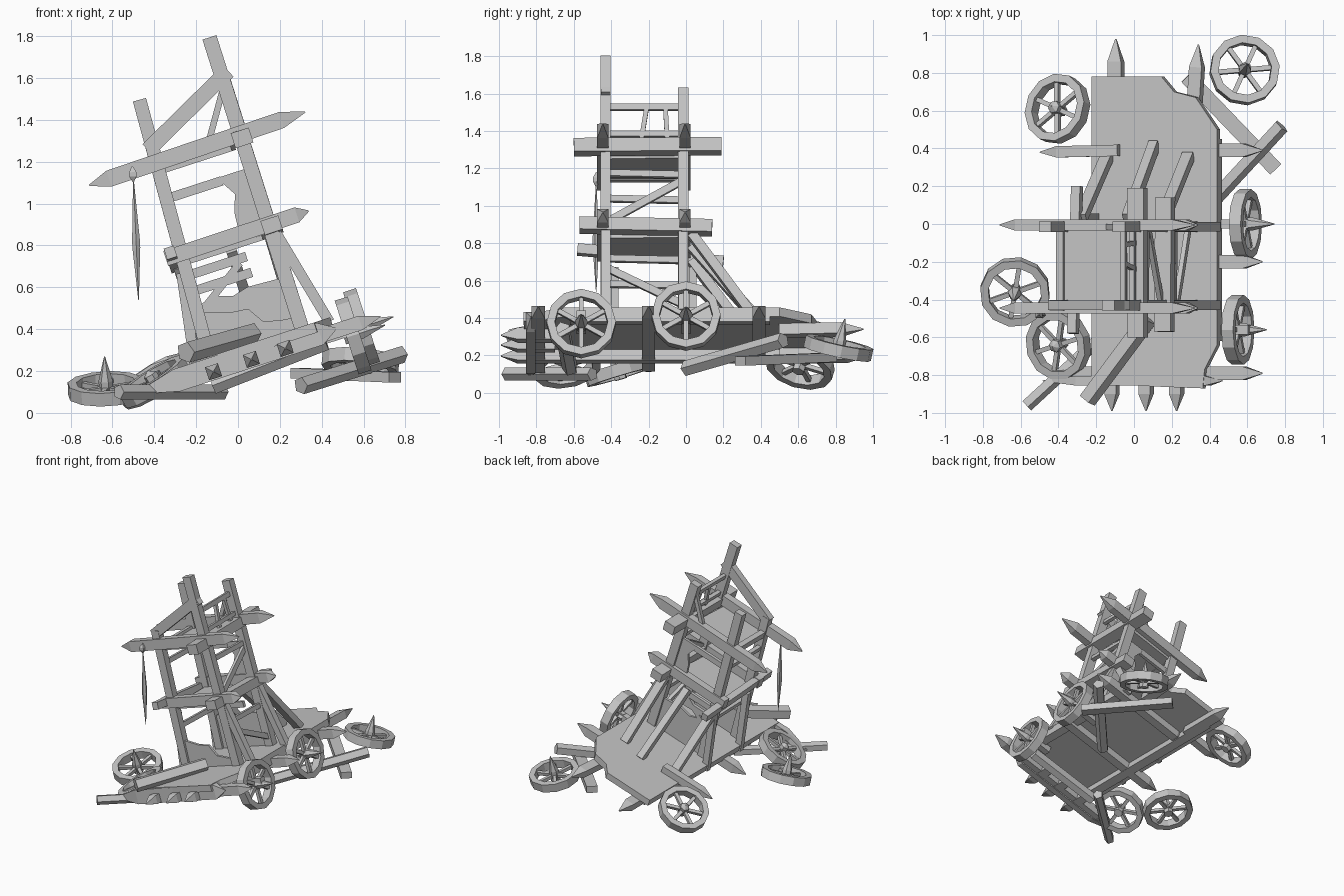
import bpy, bmesh, math
from mathutils import Vector, Matrix

if "Cube" in bpy.data.objects:
    bpy.data.objects.remove(bpy.data.objects["Cube"])

wood = bpy.data.materials.new("weathered_grey")
wood.use_nodes = True
GREY = (0.55, 0.55, 0.55, 1)
wood.diffuse_color = GREY
wood.node_tree.nodes["Principled BSDF"].inputs["Base Color"].default_value = GREY

# The wreck leans to one side: most parts are built upright, then tilted
TILT = Matrix.Translation((0.05, 0, 0.33)) @ Matrix.Rotation(math.radians(-18), 4, 'Y')
FLAT = Matrix.Identity(4)


def finish(bm, name, matrix):
    bmesh.ops.recalc_face_normals(bm, faces=bm.faces)
    mesh = bpy.data.meshes.new(name)
    bm.to_mesh(mesh)
    bm.free()
    mesh.materials.append(wood)
    obj = bpy.data.objects.new(name, mesh)
    obj.matrix_world = matrix
    bpy.context.collection.objects.link(obj)
    return obj


def loft(bm, rings):
    """Skin a list of point rings and cap both ends."""
    loops = [[bm.verts.new(p) for p in ring] for ring in rings]
    n = len(loops[0])
    for a, b in zip(loops, loops[1:]):
        for i in range(n):
            bm.faces.new((a[i], a[(i + 1) % n], b[(i + 1) % n], b[i]))
    bm.faces.new(loops[0][::-1])
    bm.faces.new(loops[-1])


def add_beam(bm, a, b, w, h, tip_a=0, tip_b=0, sides=4):
    """Timber from a to b; a tip length sharpens that end."""
    a, b = Vector(a), Vector(b)
    d = (b - a).normalized()
    ref = Vector((0, 0, 1)) if abs(d.z) < 0.8 else Vector((1, 0, 0))
    side = ref.cross(d).normalized()
    up = d.cross(side)
    k = 1 / math.cos(math.pi / sides)

    def ring(p, s):
        angles = [math.tau * (i + 0.5) / sides for i in range(sides)]
        return [p + s * k * (side * math.cos(t) * w / 2 + up * math.sin(t) * h / 2) for t in angles]

    rings = [ring(a + d * tip_a, 1), ring(b - d * tip_b, 1)]
    if tip_a:
        rings.insert(0, ring(a, 0.08))
    if tip_b:
        rings.append(ring(b, 0.08))
    loft(bm, rings)


def beam(name, a, b, w=0.06, h=None, tip_a=0, tip_b=0, sides=4, matrix=TILT):
    bm = bmesh.new()
    add_beam(bm, a, b, w, h or w, tip_a, tip_b, sides)
    return finish(bm, name, matrix)


def slab(name, outline, z0, z1, matrix=TILT):
    bm = bmesh.new()
    loft(bm, [[(x, y, z) for x, y in outline] for z in (z0, z1)])
    return finish(bm, name, matrix)


def panel(name, outline, y):
    bm = bmesh.new()
    loft(bm, [[(x, y + t, z) for x, z in outline] for t in (-0.01, 0.01)])
    return finish(bm, name, TILT)


def wheel(name, center, axis, r=0.185, width=0.065, spike=0.16):
    """Faceted rim, six spokes, hub and a sharpened axle end."""
    bm = bmesh.new()
    n = 12
    inner = r - 0.043
    section = [(r, -width / 2), (r, width / 2), (inner, width / 2), (inner, -width / 2)]
    loops = []
    for i in range(n):
        t = math.tau * i / n
        loops.append([bm.verts.new((q * math.cos(t), q * math.sin(t), z)) for q, z in section])
    for i in range(n):
        a, b = loops[i], loops[(i + 1) % n]
        for j in range(4):
            bm.faces.new((a[j], b[j], b[(j + 1) % 4], a[(j + 1) % 4]))
    for i in range(6):
        t = math.tau * (i + 0.5) / 6
        out = Vector((math.cos(t), math.sin(t), 0))
        add_beam(bm, out * 0.02, out * (r - 0.03), 0.025, 0.025)
    add_beam(bm, (0, 0, -0.045), (0, 0, spike), 0.06, 0.06, 0, spike - 0.04, 6)
    turn = Vector(axis).to_track_quat('Z', 'Y').to_matrix().to_4x4()
    return finish(bm, name, Matrix.Translation(center) @ turn)


# Deck with a broken rear corner
slab("deck", [(-0.29, -0.84), (0.05, -0.86), (0.33, -0.87), (0.34, -0.77), (0.41, -0.64),
              (0.41, 0.5), (0.29, 0.67), (0.17, 0.7), (0.1, 0.78), (-0.29, 0.78)], -0.05, 0)

# Runners and stakes under the deck, sharpened where they stick out
for i, (x, back) in enumerate([(-0.2, 0.72), (-0.01, -0.7), (0.16, -0.7)]):
    beam(f"runner_{i + 1}", (x, -0.99, -0.075), (x, back, -0.075), 0.065, 0.065, 0.09)
beam("left_rear_stake", (-0.18, 0.5, -0.08), (-0.18, 0.98, -0.08), 0.075, 0.06, 0, 0.12)
beam("right_rear_stake", (0.25, 0.5, -0.08), (0.28, 0.95, -0.08), 0.07, 0.06, 0, 0.12)
beam("side_rail", (0.38, -0.62, -0.045), (0.38, 0.45, -0.045), 0.06, 0.07)

# Cross axles
for i, (y, x0, x1) in enumerate([(0.39, -0.25, 0.64), (-0.2, -0.48, 0.64), (-0.79, -0.5, 0.64)]):
    beam(f"cross_axle_{i + 1}", (x0, y, -0.07), (x1, y, -0.07), 0.07, 0.07, 0.1, 0.1)
beam("left_side_stake", (-0.57, 0.38, 0.02), (-0.13, 0.39, 0.02), 0.06, 0.06, 0.1)
for y in (0, -0.56):
    beam("wheel_axle", (0.3, y, -0.09), (0.56, y, -0.09), 0.05)
beam("front_fender", (-0.58, -0.83, -0.06), (0.42, -0.83, -0.06), 0.05, 0.11, 0.2, 0.08)

# Tower posts
FRONT, BACK = -0.43, -0.015
beam("front_right_post", (0.265, FRONT, -0.05), (0.275, FRONT, 1.45), 0.055, 0.07)
beam("back_right_post", (0.265, BACK, -0.05), (0.275, BACK, 1.27), 0.055, 0.07)
beam("front_left_post", (-0.2, FRONT, -0.05), (-0.145, FRONT, 1.06), 0.055, 0.065)
beam("back_left_post", (-0.2, BACK, -0.05), (-0.135, BACK, 1.27), 0.055, 0.065)

# Horizontal tie beams on every side of the two storeys
for tag, y in (("front", FRONT - 0.015), ("back", BACK + 0.01)):
    beam(tag + "_upper_beam", (-0.49, y, 0.955), (0.6, y, 0.97), 0.06, 0.08, 0.1, 0.12)
    beam(tag + "_lower_beam", (-0.25, y, 0.51), (0.47, y, 0.515), 0.06, 0.075, 0, 0.06)
beam("right_upper_tie", (0.275, -0.6, 0.945), (0.275, 0.19, 0.95), 0.09, 0.075)
beam("right_lower_tie", (0.28, -0.57, 0.505), (0.28, 0.14, 0.49), 0.09, 0.07)
beam("left_upper_tie", (-0.16, FRONT, 0.92), (-0.16, BACK, 0.92), 0.04, 0.05)
beam("left_lower_tie", (-0.22, -0.58, 0.53), (-0.22, 0.2, 0.46), 0.05, 0.055)

# Tower floors
for tag, x, z in (("upper", 0.23, 0.9), ("lower", 0.24, 0.45)):
    slab(tag + "_floor", [(-0.18, FRONT), (x - 0.02, FRONT), (x, BACK), (-0.18, BACK)], z, z + 0.025)

# Broken wall boards
panel("back_lower_wall", [(-0.19, 0), (0.26, 0), (0.26, 0.25), (0.08, 0.26), (0, 0.24),
                          (-0.09, 0.27), (-0.19, 0.24)], BACK)
panel("front_lower_wall", [(-0.19, 0), (0.26, 0), (0.26, 0.05), (0.18, 0.06), (0.1, 0.08),
                           (0.05, 0.16), (-0.04, 0.17), (-0.19, 0.22)], FRONT)
panel("upper_wall", [(0.12, 0.5), (0.26, 0.5), (0.26, 0.8), (0.1, 0.8), (0.16, 0.7),
                     (0.13, 0.62)], BACK)

# Roof braces and railing
beam("front_roof_brace", (-0.17, FRONT, 1.03), (0.31, FRONT, 1.27), 0.05, 0.075)
beam("roof_strut", (0.12, BACK, 0.98), (0.25, BACK, 1.18), 0.03)
beam("top_rail", (0.27, FRONT, 1.17), (0.27, BACK, 1.17), 0.025, 0.035)
beam("middle_rail", (0.27, FRONT, 1.02), (0.27, BACK, 1.02), 0.03, 0.03)
for y0, y1 in ((-0.24, -0.21), (-0.1, -0.11)):
    beam("rail_baluster", (0.27, y0, 0.98), (0.27, y1, 1.17), 0.025)

# Rungs and diagonal bracing on the tower sides
for z in (0.32, 0.4, 0.78):
    beam("back_rung", (-0.19, BACK, z), (0.12, BACK, z), 0.025, 0.045)
beam("back_diagonal", (-0.19, BACK, 0.2), (0.08, BACK, 0.38), 0.025, 0.035)
for x in (-0.17, 0.27):
    beam("side_rung", (x, FRONT, 0.8), (x, BACK, 0.79), 0.03, 0.035)
    beam("side_rung", (x, FRONT, 0.32), (x, BACK, 0.31), 0.03, 0.035)
beam("upper_diagonal", (0.27, FRONT, 0.52), (0.27, BACK, 0.76), 0.025, 0.04)
beam("lower_diagonal", (0.27, FRONT, 0.27), (0.27, BACK, 0.06), 0.025, 0.04)

# Props leaning on the lower storey
for x0, y0, x1 in ((-0.2, 0.36, -0.2), (0.06, 0.42, 0.06), (0.25, 0.36, 0.26)):
    beam("back_prop", (x0, y0, 0), (x1, 0.03, 0.46), 0.05, 0.06)
for y in (FRONT, BACK):
    beam("right_prop", (0.4, y, -0.02), (0.29, y, 0.46), 0.05, 0.05)
    beam("left_prop", (-0.28, y + 0.05, -0.05), (-0.2, y + 0.05, 0.42), 0.04, 0.05)

# Wheels: two still on their axles, four knocked loose
AXLE = (0.951, 0, 0.309)
wheel("right_middle_wheel", (0.59, 0, 0.41), AXLE)
wheel("right_front_wheel", (0.55, -0.56, 0.37), AXLE)
wheel("fallen_rear_wheel", (0.585, 0.815, 0.24), (0.1, 0.22, 1))
wheel("left_rear_wheel", (-0.405, 0.61, 0.15), (-0.65, 0.3, 1), 0.185, 0.065, 0.06)
wheel("fallen_left_wheel", (-0.63, -0.36, 0.115), (-0.05, -0.3, 1))
wheel("left_front_wheel", (-0.4, -0.64, 0.15), (-0.62, -0.2, 1), 0.185, 0.065, 0.06)

# Scattered logs and boards
LOGS = [((-0.25, -0.93, 0.29), (0.07, -0.5, 0.38), 0.085),
        ((-0.57, -0.96, 0.1), (-0.07, -0.5, 0.1), 0.06),
        ((-0.12, -0.62, 0.13), (0.42, -0.66, 0.34), 0.07),
        ((0.3, 0.0, 0.13), (0.78, 0.52, 0.28), 0.07)]
for i, (a, b, w) in enumerate(LOGS):
    beam(f"loose_log_{i + 1}", a, b, w, w, sides=5, matrix=FLAT)
beam("loose_board", (0.28, 0.78, 0.19), (0.75, 0.29, 0.17), 0.08, 0.05, matrix=FLAT)

# Hanging rope with its loop
beam("rope_loop", (-0.505, -0.48, 1.18), (-0.5, -0.48, 1.1), 0.035, 0.035, 0.03, 0.03, matrix=FLAT)
beam("rope", (-0.5, -0.48, 1.12), (-0.475, -0.48, 0.54), 0.032, 0.032, 0.3, 0.25, 5, FLAT)
